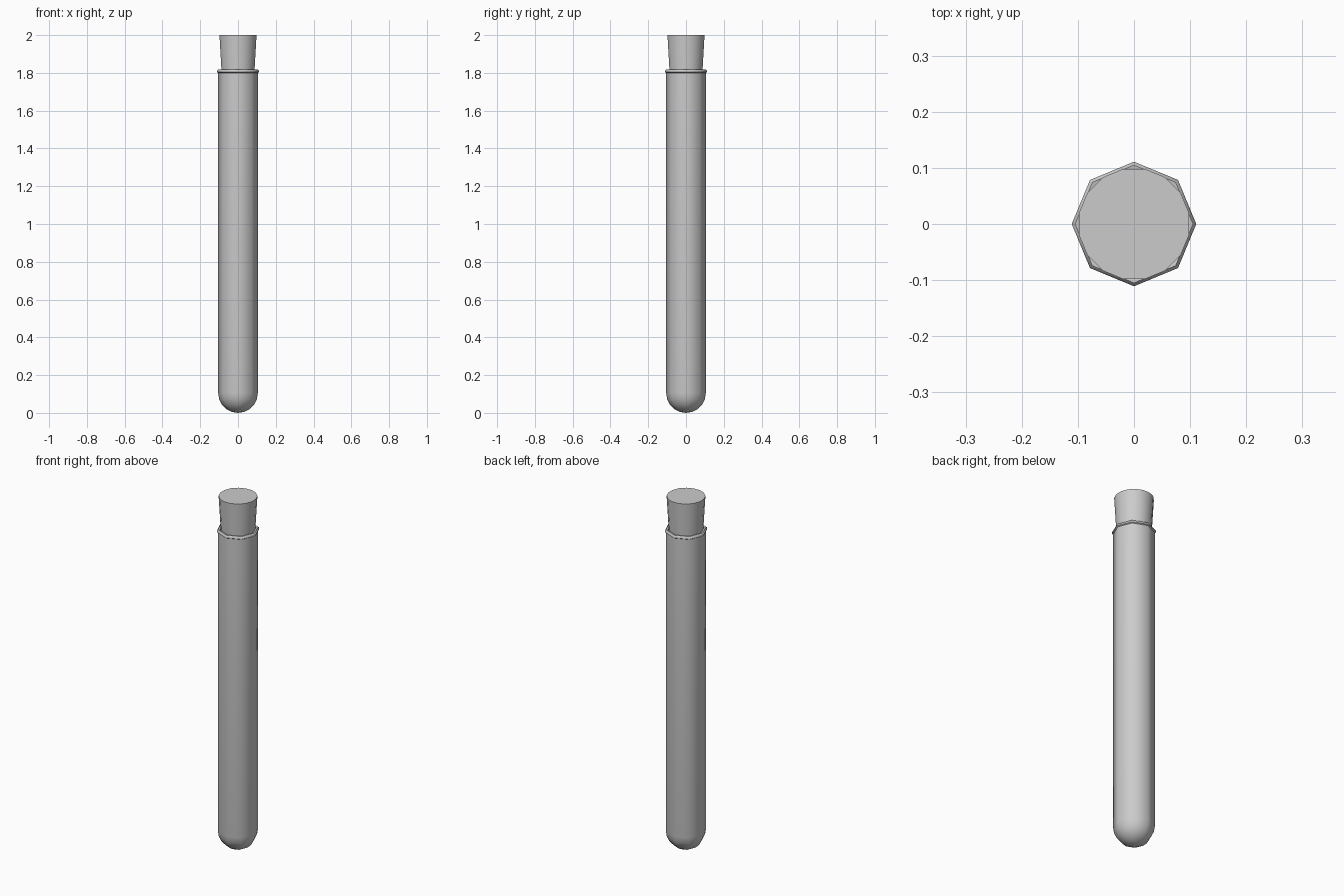
import bpy, bmesh, math

cube = bpy.data.objects.get("Cube")
if cube:
    bpy.data.objects.remove(cube, do_unlink=True)

grey = bpy.data.materials.new("plain grey")
grey.use_nodes = True
colour = (0.6, 0.6, 0.6, 1)
grey.diffuse_color = colour
grey.node_tree.nodes["Principled BSDF"].inputs["Base Color"].default_value = colour


def lathe(name, profile, sides, turn=0.0, sharp=50):
    """Revolve (radius, height) points; radius zero makes a pole."""
    bm = bmesh.new()
    rings = []
    for r, z in profile:
        if r == 0:
            rings.append([bm.verts.new((0, 0, z))] * sides)
        else:
            angles = [2 * math.pi * (i + turn) / sides for i in range(sides)]
            rings.append([bm.verts.new((r * math.cos(a), r * math.sin(a), z)) for a in angles])
    for low, high in zip(rings, rings[1:]):
        for i in range(sides):
            j = (i + 1) % sides
            bm.faces.new(dict.fromkeys((low[i], low[j], high[j], high[i])))
    for ring in (rings[0], rings[-1]):
        if ring[0] is not ring[1]:
            bm.faces.new(ring)
    bmesh.ops.recalc_face_normals(bm, faces=bm.faces)
    mesh = bpy.data.meshes.new(name)
    bm.to_mesh(mesh)
    bm.free()
    mesh.materials.append(grey)
    obj = bpy.data.objects.new(name, mesh)
    bpy.context.collection.objects.link(obj)
    bpy.ops.object.select_all(action="DESELECT")
    obj.select_set(True)
    bpy.context.view_layer.objects.active = obj
    bpy.ops.object.shade_smooth_by_angle(angle=math.radians(sharp))


# Tube with rounded bottom, flared lip and inner wall
R = 0.105
bottom = [(R * math.sin(a), R - R * math.cos(a))
          for a in (math.pi / 2 * i / 5 for i in range(1, 6))]
tube = [(0, 0)] + bottom + [(R, 1.8), (0.111, 1.804), (0.111, 1.811),
                            (0.105, 1.817), (0.095, 1.815), (0.093, 1.65)]
lathe("tube", tube, 8)

# Tapered stopper
lathe("stopper", [(0.08, 1.65), (0.089, 1.81), (0.1, 2.0)], 16, turn=0.5)
